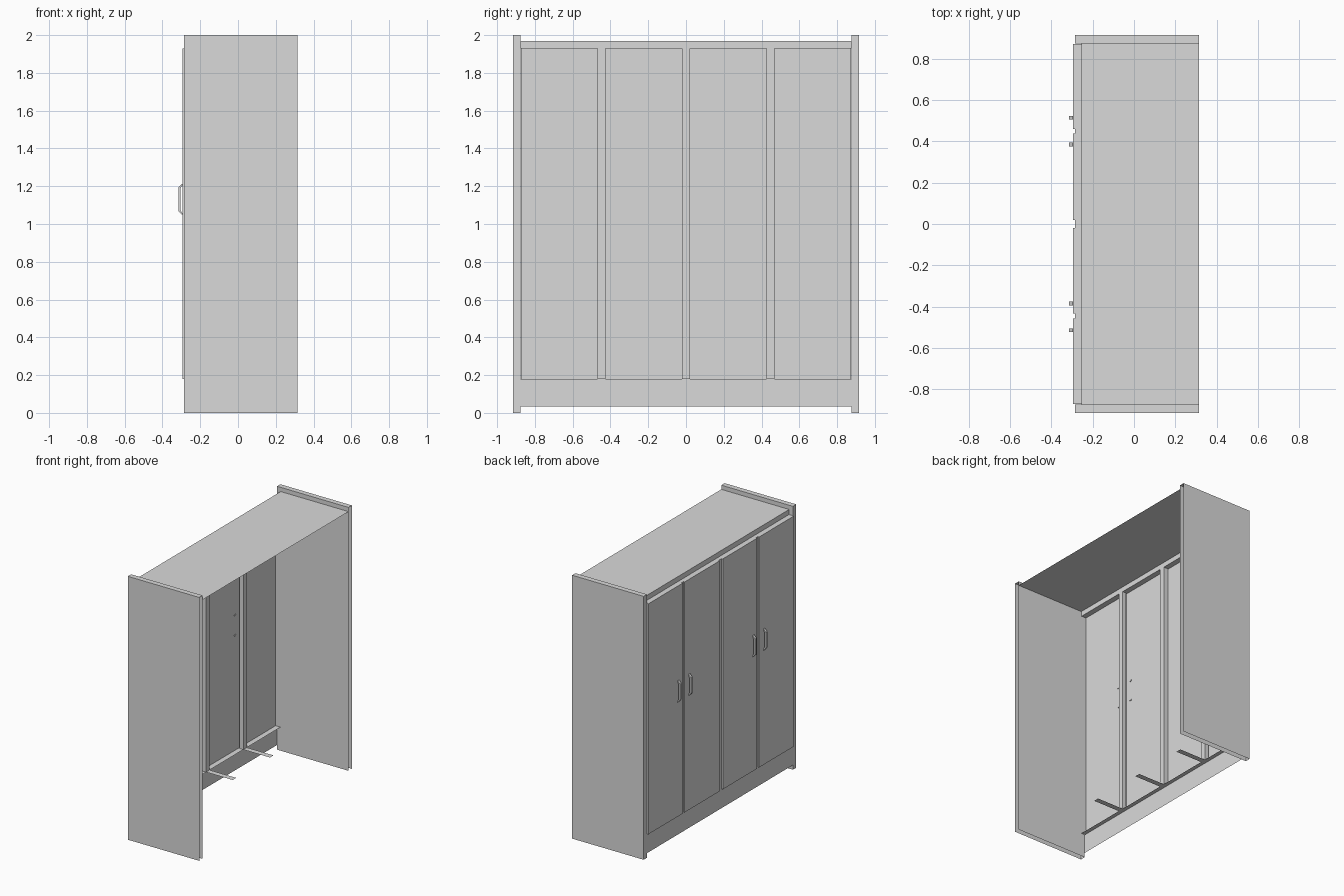
import bpy, bmesh
from mathutils import Vector

cube = bpy.data.objects.get("Cube")
if cube:
    bpy.data.objects.remove(cube, do_unlink=True)

grey = bpy.data.materials.new("light grey")
grey.use_nodes = True
COLOUR = (0.7, 0.7, 0.7, 1)
grey.diffuse_color = COLOUR
grey.node_tree.nodes["Principled BSDF"].inputs["Base Color"].default_value = COLOUR


def box(name, x, y, z, open_sides=()):
    """Box from (min, max) ranges; faces whose normal is in open_sides are left out."""
    bm = bmesh.new()
    bmesh.ops.create_cube(bm, size=1)
    bm.normal_update()
    gone = [f for f in bm.faces if any(f.normal.dot(Vector(s)) > 0.9 for s in open_sides)]
    bmesh.ops.delete(bm, geom=gone, context='FACES')
    for v in bm.verts:
        v.co = [r[0] if c < 0 else r[1] for c, r in zip(v.co, (x, y, z))]
    return finish(name, bm)


def sheet(name, corners):
    """Single flat panel."""
    bm = bmesh.new()
    bm.faces.new([bm.verts.new(c) for c in corners])
    return finish(name, bm)


def level(name, x, y, z):
    return sheet(name, [(x[0], y[0], z), (x[1], y[0], z), (x[1], y[1], z), (x[0], y[1], z)])


def upright(name, x, y, z):
    return sheet(name, [(x, y[1], z[0]), (x, y[0], z[0]), (x, y[0], z[1]), (x, y[1], z[1])])


def strap(name, outer, inner, y, half):
    """Bent bar between two x-z paths, given a width along y."""
    bm = bmesh.new()
    rings = [[bm.verts.new((p[0], y + s * half, p[1]))
              for p, s in ((o, -1), (o, 1), (i, 1), (i, -1))]
             for o, i in zip(outer, inner)]
    for a, b in zip(rings, rings[1:]):
        for k in range(4):
            n = (k + 1) % 4
            bm.faces.new((a[k], a[n], b[n], b[k]))
    bm.faces.new(rings[0])
    bm.faces.new(rings[-1])
    bmesh.ops.recalc_face_normals(bm, faces=bm.faces)
    return finish(name, bm)


def finish(name, bm):
    mesh = bpy.data.meshes.new(name)
    bm.to_mesh(mesh)
    bm.free()
    mesh.materials.append(grey)
    obj = bpy.data.objects.new(name, mesh)
    bpy.context.collection.objects.link(obj)
    return obj


FRONT, BACK = -0.285, 0.316      # side panel depth
INNER, OUTER = 0.875, 0.915      # side panel thickness
LOW, HIGH, TOP = 0.18, 1.93, 1.968
RIM = -0.254                     # back of the door rims and front of the top board
WIDTH = (-INNER, INNER)

# Side panels, hollow at the back edge and underneath
for name, y in (("left", (INNER, OUTER)), ("right", (-OUTER, -INNER))):
    box(name + "_side_panel", (FRONT, BACK), y, (0, 2), [(1, 0, 0), (0, 0, -1)])

# Top board, rail above the doors, plinth below them
level("top_board", (RIM, BACK), WIDTH, TOP)
upright("top_rail", RIM, WIDTH, (HIGH, TOP))
upright("plinth", FRONT, WIDTH, (0.035, LOW))

# Upright dividers with a floor strip running back from each
for i, y in enumerate((-0.447, 0, 0.447)):
    span = (y - 0.021, y + 0.021)
    box(f"divider_{i}", (FRONT, RIM), span, (LOW, HIGH))
    level(f"floor_strip_{i}", (RIM, -0.03), span, LOW)

# Four doors, each a shallow shell open at the back
doors = ((-0.873, -0.457), (-0.433, -0.02), (0.02, 0.438), (0.46, 0.873))
for i, y in enumerate(doors):
    box(f"door_{i}", (-0.295, RIM), y, (LOW, HIGH), [(1, 0, 0)])

# Bent strap handles whose ends pass through the doors
outer = [(-0.29, 1.05), (-0.298, 1.05), (-0.316, 1.07),
         (-0.316, 1.192), (-0.298, 1.212), (-0.29, 1.212)]
inner = [(-0.29, 1.058), (-0.296, 1.058), (-0.304, 1.074),
         (-0.304, 1.188), (-0.296, 1.204), (-0.29, 1.204)]
for i, y in enumerate((-0.515, -0.385, 0.385, 0.515)):
    strap(f"handle_{i}", outer, inner, y, 0.009)
